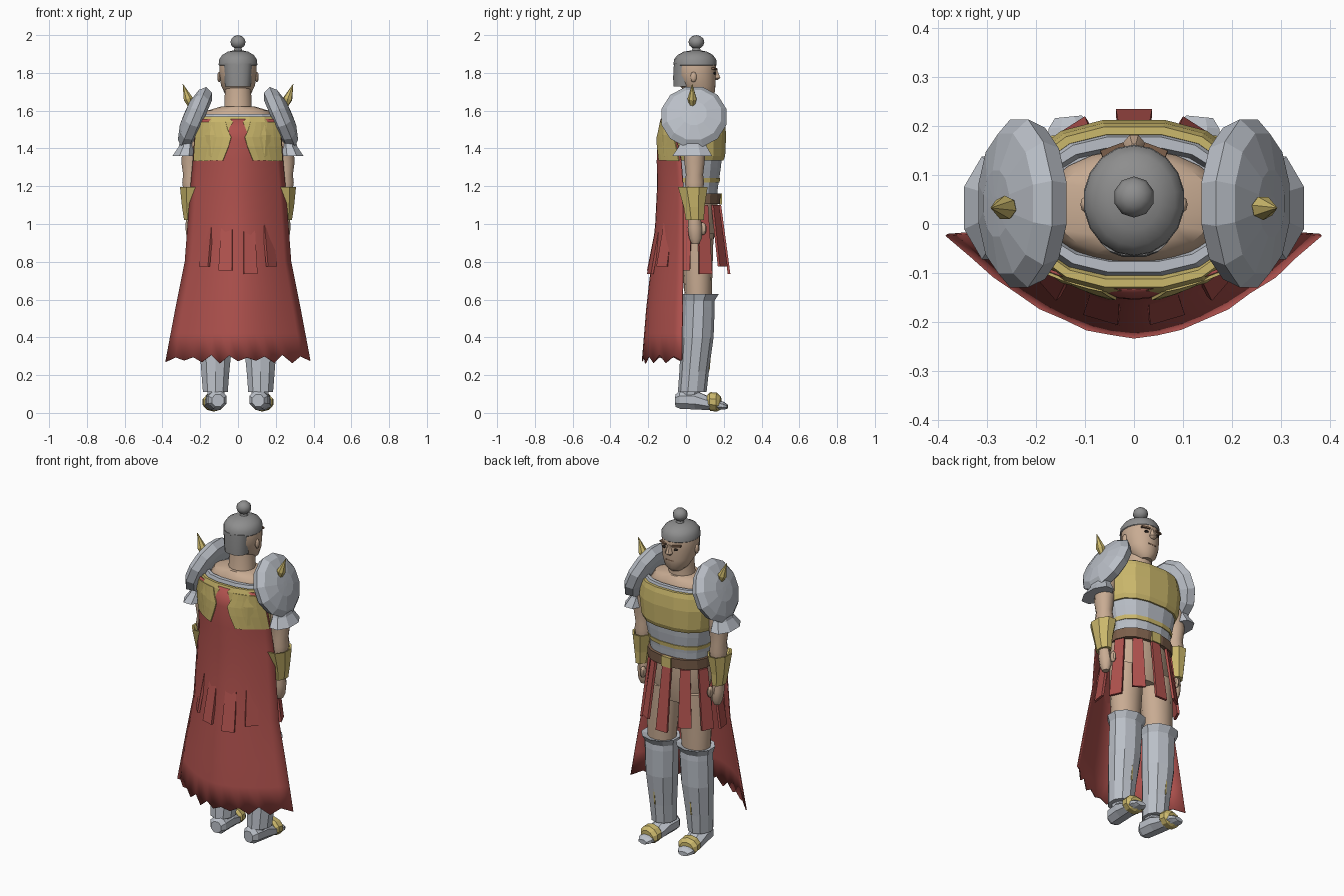
import bpy, bmesh, math
from mathutils import Vector, Matrix

def material(name, r, g, b):
    m = bpy.data.materials.new(name)
    m.diffuse_color = (r, g, b, 1)
    return m

SKIN = material("skin", .58, .41, .29)
HAIR = material("grey_hair", .27, .27, .27)
STEEL = material("steel", .49, .52, .57)
GOLD = material("gold", .60, .48, .15)
RED = material("red_cloth", .43, .083, .075)
BROWN = material("brown_leather", .20, .115, .07)
DARK = material("dark_eye", .02, .015, .012)

def finish(name, bm, mat, smooth=False):
    bmesh.ops.recalc_face_normals(bm, faces=bm.faces)
    me = bpy.data.meshes.new(name)
    bm.to_mesh(me)
    bm.free()
    me.materials.append(mat)
    ob = bpy.data.objects.new(name, me)
    bpy.context.collection.objects.link(ob)
    if smooth:
        bpy.ops.object.select_all(action='DESELECT')
        ob.select_set(True)
        bpy.context.view_layer.objects.active = ob
        bpy.ops.object.shade_smooth_by_angle(angle=math.radians(40))
    return ob

def loft(name, rings, mat, sides=12, smooth=False, power=2.0, matrix=None):
    """Closed stack of oval rings, each (z, cx, cy, rx, ry)."""
    bm = bmesh.new()
    loops = []
    for z, cx, cy, rx, ry in rings:
        loop = []
        for i in range(sides):
            a = 2 * math.pi * (i + .5) / sides
            c, s = math.cos(a), math.sin(a)
            x = math.copysign(abs(c) ** (2 / power), c) * rx
            y = math.copysign(abs(s) ** (2 / power), s) * ry
            loop.append(bm.verts.new((cx + x, cy + y, z)))
        loops.append(loop)
    for a, b in zip(loops, loops[1:]):
        for i in range(sides):
            j = (i + 1) % sides
            bm.faces.new((a[i], a[j], b[j], b[i]))
    bm.faces.new(loops[0])
    bm.faces.new(loops[-1])
    if matrix:
        bm.transform(matrix)
    return finish(name, bm, mat, smooth)

def box(name, loc, size, mat, rot=None):
    bm = bmesh.new()
    bmesh.ops.create_cube(bm, size=1)
    bm.transform(Matrix.Translation(loc) @ (rot or Matrix()) @ Matrix.Diagonal((*size, 1)))
    return finish(name, bm, mat)

def ball(name, loc, size, mat, seg=10):
    bm = bmesh.new()
    bmesh.ops.create_uvsphere(bm, u_segments=seg, v_segments=max(5, seg // 2 + 1), radius=1)
    bm.transform(Matrix.Translation(loc) @ Matrix.Diagonal((*size, 1)))
    return finish(name, bm, mat, True)

def along(origin, direction):
    """Frame whose z axis follows the direction."""
    return Matrix.Translation(origin) @ Vector(direction).to_track_quat('Z', 'Y').to_matrix().to_4x4()

# Head, hair and topknot
loft("head", [(1.655, 0, .09, .035, .04), (1.68, 0, .085, .065, .066), (1.73, 0, .062, .09, .095),
              (1.79, 0, .052, .1, .108), (1.845, 0, .05, .1, .11), (1.89, 0, .05, .085, .095)], SKIN, 20, True)
loft("hair_cap", [(1.838, 0, .048, .1, .11), (1.842, 0, .048, .104, .114), (1.87, 0, .048, .102, .112),
                  (1.895, 0, .049, .085, .094), (1.912, 0, .05, .055, .062), (1.92, 0, .053, .02, .02)],
     HAIR, 18, True)
loft("back_hair", [(1.728, 0, .01, .07, .078), (1.78, 0, .01, .074, .079), (1.85, 0, .01, .08, .075)],
     HAIR, 16, True, power=2.6)
loft("topknot_band", [(1.91, 0, .055, .026, .026), (1.935, 0, .055, .018, .018)], HAIR, 10)
ball("topknot", (0, .055, 1.963), (.042, .042, .037), HAIR)
loft("neck", [(1.57, 0, .035, .085, .08), (1.62, 0, .038, .074, .07), (1.72, 0, .045, .07, .068)], SKIN, 16, True)
loft("nose", [(1.762, 0, .155, .014, .012), (1.774, 0, .157, .023, .027), (1.82, 0, .152, .01, .012)], SKIN, 8, True)
box("mouth", (0, .15, 1.728), (.05, .012, .007), BROWN)
for s in (-1, 1):
    ball("eye", (s * .037, .149, 1.798), (.014, .009, .008), DARK, 8)
    box("brow", (s * .042, .148, 1.821), (.05, .022, .01), BROWN,
        Matrix.Rotation(-s * .35, 4, 'Z') @ Matrix.Rotation(-s * .08, 4, 'Y'))
    ball("ear", (s * .1, .04, 1.778), (.01, .017, .028), SKIN, 8)

# Torso with layered armour
loft("shoulders", [(1.4, 0, .035, .19, .12), (1.56, 0, .035, .19, .118), (1.6, 0, .035, .165, .105),
                   (1.622, 0, .035, .09, .085)], SKIN, 20, True)
loft("steel_collar", [(1.46, 0, .04, .23, .155), (1.555, 0, .04, .215, .147), (1.582, 0, .04, .2, .14),
                      (1.582, 0, .04, .19, .118), (1.55, 0, .04, .18, .11)], STEEL, 16, power=2.5)
loft("breastplate", [(1.335, 0, .035, .215, .165), (1.36, 0, .035, .225, .175), (1.47, 0, .035, .238, .18),
                     (1.54, 0, .035, .228, .174), (1.568, 0, .035, .222, .166), (1.568, 0, .035, .21, .15),
                     (1.52, 0, .035, .2, .13)], GOLD, 16, power=2.5)
loft("steel_waist", [(1.14, 0, .035, .175, .13), (1.2, 0, .035, .18, .137), (1.3, 0, .035, .2, .152),
                     (1.36, 0, .035, .21, .158)], STEEL, 16, power=2.5)
loft("waist_stripe", [(1.22, 0, .035, .187, .145), (1.243, 0, .035, .191, .148)], GOLD, 16, power=2.5)
loft("belt", [(1.105, 0, .035, .19, .147), (1.162, 0, .035, .19, .15)], BROWN, 16, power=2.5)
box("buckle", (0, .183, 1.132), (.06, .016, .06), GOLD)
loft("hips", [(.88, 0, .05, .15, .088), (1.0, 0, .045, .185, .12), (1.11, 0, .035, .178, .132)], SKIN, 18, True)

# Skirt of hanging straps around the waist
for i in range(11):
    a = 2 * math.pi * i / 11 + math.pi / 2
    out = Vector((math.cos(a), math.sin(a), 0))
    side = Vector((-out.y, out.x, 0))
    top = Vector((.19 * out.x, .025 + .153 * out.y, 1.1))
    low = Vector((.235 * out.x, .015 + .212 * out.y, .735 + .04 * (i * 2 % 3) / 2))
    bm = bmesh.new()
    v = [bm.verts.new(p + side * w + out * d) for p, h in ((top, .028), (low, .037))
         for w, d in ((-h, -.006), (h, -.006), (h, .008), (-h, .008))]
    for f in ((0, 1, 2, 3), (4, 5, 6, 7), (0, 1, 5, 4), (1, 2, 6, 5), (2, 3, 7, 6), (3, 0, 4, 7)):
        bm.faces.new([v[k] for k in f])
    finish("skirt_strap", bm, RED)

# Cape: interpolated profile of (z, half width, middle y, edge y)
PROFILE = [(1.555, .21, -.132, -.08), (1.45, .23, -.15, -.05), (1.33, .238, -.152, -.025),
           (1.2, .25, -.15, -.015), (1.0, .265, -.16, -.015), (.8, .28, -.18, -.015),
           (.55, .33, -.208, -.018), (.285, .38, -.23, -.022)]

def cape_point(x_part, z, off=0, absolute=False):
    for a, b in zip(PROFILE, PROFILE[1:]):
        if z >= b[0] or b is PROFILE[-1]:
            t = (a[0] - z) / (a[0] - b[0])
            w, ym, ye = (a[k] + (b[k] - a[k]) * t for k in (1, 2, 3))
            break
    s = x_part / w if absolute else x_part
    return Vector((w * s, ym + (ye - ym) * min(abs(s), 1) ** 1.8 + off, z))

def sheet(name, rows, mat, smooth, thick):
    bm = bmesh.new()
    g = [[bm.verts.new(p) for p in r] for r in rows]
    for a, b in zip(g, g[1:]):
        for i in range(len(a) - 1):
            bm.faces.new((a[i], a[i + 1], b[i + 1], b[i]))
    ob = finish(name, bm, mat, smooth)
    mod = ob.modifiers.new("thickness", 'SOLIDIFY')
    mod.thickness = thick
    mod.offset = 0
    return ob

N = 16
rows = []
for z in [p[0] for p in PROFILE[:-1]] + [.42, .3]:
    hem = z == .3
    rows.append([cape_point(2 * i / N - 1, z - ((.03 if i % 2 == 0 else 0) + .008 * math.sin(i * 2.3) if hem else 0))
                 for i in range(N + 1)])
sheet("cape", rows, RED, True, .006)
# Gold back plates either side of the cape's middle strip
for s in (-1, 1):
    rows = []
    for z, inner, outer in ((1.54, .065, .208), (1.5, .055, .218), (1.46, .036, .226), (1.41, .05, .23), (1.335, .08, .235)):
        rows.append([cape_point(s * (inner + (outer - inner) * i / 5), z, -.008, True) for i in range(6)])
    sheet("back_plate", rows, GOLD, False, .006)

# Arms, shoulder discs and bracers
for s in (-1, 1):
    loft("upper_arm", [(1.17, s * .247, .045, .042, .045), (1.22, s * .247, .045, .05, .053),
                       (1.26, s * .248, .045, .044, .047), (1.33, s * .25, .045, .052, .056),
                       (1.5, s * .225, .04, .06, .065)], SKIN, 12, True)
    loft("shoulder_disc", [(-.05, 0, 0, .12, .12), (-.035, 0, 0, .16, .16), (.005, 0, 0, .178, .178),
                           (.035, 0, 0, .148, .148), (.056, 0, 0, .07, .07), (.058, 0, 0, .015, .015)],
         STEEL, 12, matrix=along((s * .23, .042, 1.565), (s * .92, 0, .39)))
    loft("shoulder_spike", [(0, 0, 0, .016, .016), (.035, 0, 0, .025, .025), (.118, 0, 0, .001, .001)],
         GOLD, 7, matrix=along((s * .252, .033, 1.63), (s * .36, 0, 1)))
    loft("arm_guard", [(1.36, s * .285, .033, .067, .114), (1.41, s * .272, .036, .045, .08),
                       (1.46, s * .265, .038, .04, .06)], STEEL, 8)
    loft("bracer", [(1.02, s * .252, .047, .036, .052), (1.09, s * .253, .043, .047, .06),
                    (1.197, s * .248, .036, .064, .085), (1.195, s * .248, .036, .055, .072),
                    (1.15, s * .25, .04, .03, .04)], GOLD, 8)
    loft("hand", [(.895, s * .242, .05, .018, .02), (.925, s * .243, .05, .03, .034),
                  (.98, s * .246, .047, .034, .038), (1.04, s * .25, .045, .026, .032)], SKIN, 10, True)
    ball("thumb", (s * .222, .088, .975), (.015, .022, .034), SKIN, 8)

# Legs, greaves and boots
FORWARD = Matrix(((1, 0, 0, 0), (0, 0, 1, 0), (0, 1, 0, 0), (0, 0, 0, 1)))
for s in (-1, 1):
    loft("thigh", [(.58, s * .113, .065, .08, .07), (.75, s * .11, .062, .092, .078),
                   (.95, s * .1, .058, .097, .088)], SKIN, 14, True)
    loft("greave", [(.11, s * .12, .033, .069, .076), (.22, s * .12, .043, .078, .078),
                    (.4, s * .118, .06, .095, .086), (.56, s * .115, .067, .098, .085),
                    (.592, s * .115, .067, .098, .083), (.63, s * .115, .074, .113, .1),
                    (.62, s * .115, .07, .08, .07)], STEEL, 10)
    box("greave_inlay", (s * .12, .124, .27), (.007, .01, .09), GOLD, Matrix.Rotation(-.09, 4, 'X'))
    turn = Matrix.Translation((s * .112, 0, 0)) @ Matrix.Rotation(-s * .1, 4, 'Z')
    loft("boot", [(-.055, 0, .065, .034, .035), (-.03, 0, .07, .053, .052), (.05, 0, .068, .057, .054),
                  (.13, 0, .048, .055, .036), (.2, 0, .038, .046, .022), (.22, 0, .033, .03, .013)],
         STEEL, 8, matrix=turn @ FORWARD)
    loft("toe_band", [(.115, 0, .062, .045, .035), (.13, 0, .06, .062, .05), (.165, 0, .057, .062, .05),
                      (.185, 0, .052, .042, .035)], GOLD, 10, matrix=turn @ FORWARD)
    loft("ankle", [(.06, s * .115, .02, .045, .05), (.14, s * .118, .03, .05, .055)], STEEL, 8)
